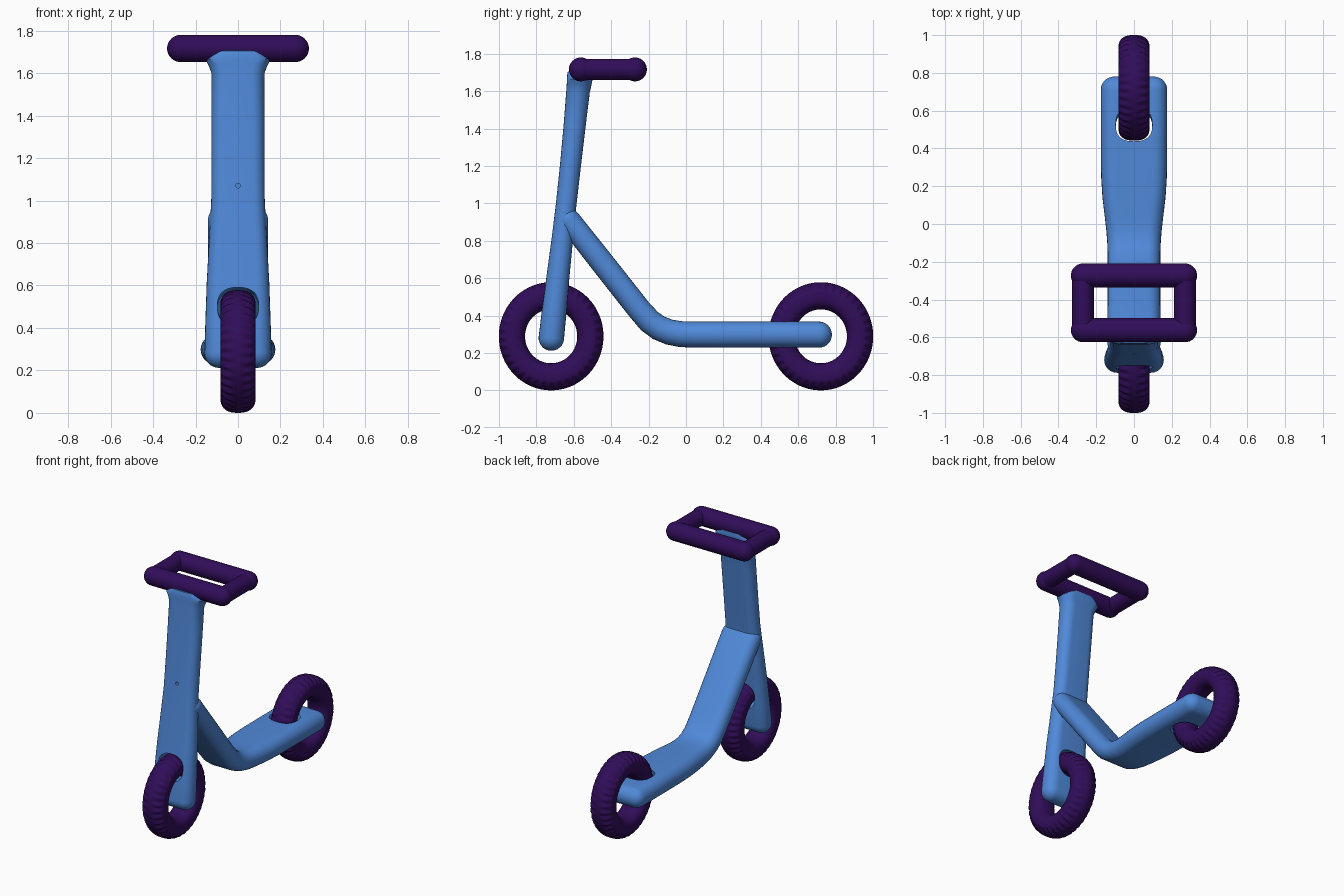
import bpy, bmesh, math
from mathutils import Vector

if "Cube" in bpy.data.objects:
    bpy.data.objects.remove(bpy.data.objects["Cube"])


def material(name, rgb):
    m = bpy.data.materials.new(name)
    m.diffuse_color = (*rgb, 1)
    m.use_nodes = True
    m.node_tree.nodes["Principled BSDF"].inputs["Base Color"].default_value = m.diffuse_color
    return m


BLUE = material("frame blue", (0.08, 0.25, 0.69))
PURPLE = material("dark purple", (0.03, 0.004, 0.1))


def make(name, bm, mat=None):
    bmesh.ops.recalc_face_normals(bm, faces=bm.faces)
    me = bpy.data.meshes.new(name)
    bm.to_mesh(me)
    bm.free()
    ob = bpy.data.objects.new(name, me)
    bpy.context.collection.objects.link(ob)
    if mat:
        me.materials.append(mat)
    return ob


def activate(ob):
    bpy.ops.object.select_all(action='DESELECT')
    ob.select_set(True)
    bpy.context.view_layer.objects.active = ob


def smooth(ob, deg=40):
    activate(ob)
    bpy.ops.object.shade_smooth_by_angle(angle=math.radians(deg))


def bridge(bm, a, b):
    n = len(a)
    for i in range(n):
        bm.faces.new((a[i], a[(i + 1) % n], b[(i + 1) % n], b[i]))


def flat_bar(name, stations):
    """Sweep a stadium section along (y, z, half width, half thickness), with rounded ends."""
    pts = [Vector((0, s[0], s[1])) for s in stations]
    last = len(pts) - 1
    secs = []
    for i, s in enumerate(stations):
        t = (pts[min(i + 1, last)] - pts[max(i - 1, 0)]).normalized()
        secs.append((pts[i], t, s[2], s[3]))

    def cap(sec, sign):
        c, t, w, h = sec
        out = []
        for k in range(1, 7):
            a = math.radians(14 * k)
            out.append((c + t * sign * h * math.sin(a), t,
                        w - h * (1 - math.cos(a)), h * math.cos(a)))
        return out

    secs = cap(secs[0], -1)[::-1] + secs + cap(secs[-1], 1)
    bm = bmesh.new()
    rings = []
    for c, t, w, h in secs:
        nrm = Vector((0, -t.z, t.y))
        ring = []
        for side in (1, -1):
            for k in range(13):
                a = math.radians(-90 + 15 * k)
                x = side * (w - h + h * math.cos(a))
                ring.append(bm.verts.new(c + Vector((x, 0, 0)) + nrm * side * h * math.sin(a)))
        rings.append(ring)
    for a, b in zip(rings, rings[1:]):
        bridge(bm, a, b)
    bm.faces.new(rings[0])
    bm.faces.new(rings[-1])
    return make(name, bm, BLUE)


def tyre(name, y, grow=0.0, tread=True, mat=PURPLE):
    """Ring with a rounded-box section and notched shoulders."""
    bm = bmesh.new()
    n, m = 152, 36
    rings = []
    for i in range(n):
        a = 2 * math.pi * i / n
        ring = []
        for j in range(m):
            b = 2 * math.pi * j / m
            cb, sb = math.cos(b), math.sin(b)
            r = 0.2165 + (0.0725 + grow) * math.copysign(abs(cb) ** 0.8, cb)
            x = (0.083 + grow) * math.copysign(abs(sb) ** 0.8, sb)
            phase = (i + (2 if sb > 0 else 0)) % 4
            if tread and phase < 2 and cb > 0.4 and abs(x) > 0.03:
                r -= 0.009
                x *= 0.96
            ring.append(bm.verts.new((x, y + 0.968 * r * math.cos(a), 0.289 + r * math.sin(a))))
        rings.append(ring)
    for i in range(n):
        bridge(bm, rings[i], rings[(i + 1) % n])
    return make(name, bm, mat)


def cut(ob, cutter):
    cutter.hide_render = True
    mod = ob.modifiers.new("cut", 'BOOLEAN')
    mod.operation = 'DIFFERENCE'
    mod.solver = 'EXACT'
    mod.object = cutter
    activate(ob)
    bpy.ops.object.modifier_apply(modifier=mod.name)
    bpy.data.objects.remove(cutter)


# Steering stem with forked foot and flared top
stem = flat_bar("steering_stem", [
    (-0.72, 0.28, 0.158, 0.068), (-0.705, 0.42, 0.154, 0.066), (-0.683, 0.62, 0.147, 0.061),
    (-0.66, 0.82, 0.136, 0.057), (-0.64, 1.0, 0.126, 0.055), (-0.618, 1.2, 0.125, 0.056),
    (-0.595, 1.42, 0.125, 0.059), (-0.577, 1.6, 0.125, 0.063), (-0.572, 1.635, 0.138, 0.066),
    (-0.569, 1.66, 0.152, 0.068), (-0.567, 1.685, 0.135, 0.068), (-0.566, 1.70, 0.115, 0.066),
    (-0.565, 1.712, 0.085, 0.02)])

# Foot deck curving up into the strut
deck = flat_bar("deck_and_strut", [
    (0.71, 0.298, 0.176, 0.07), (0.45, 0.298, 0.176, 0.07), (0.25, 0.298, 0.174, 0.07),
    (0.14, 0.298, 0.167, 0.07), (0.04, 0.298, 0.155, 0.07), (-0.03, 0.301, 0.147, 0.069),
    (-0.09, 0.312, 0.142, 0.068), (-0.145, 0.334, 0.14, 0.067), (-0.195, 0.37, 0.139, 0.066),
    (-0.25, 0.432, 0.139, 0.064), (-0.42, 0.648, 0.14, 0.064), (-0.625, 0.908, 0.142, 0.062)])

# Wheel slots and the small pin hole in the stem front
cut(stem, tyre("front_slot", -0.721, 0.014, False, None))
cut(deck, tyre("rear_slot", 0.721, 0.014, False, None))
bpy.ops.mesh.primitive_cylinder_add(vertices=16, radius=0.011, depth=0.1,
                                    location=(0, -0.69, 1.07), rotation=(math.pi / 2, 0, 0))
cut(stem, bpy.context.object)
smooth(stem)
smooth(deck)

# Wheels
smooth(tyre("front_tyre", -0.721), 50)
smooth(tyre("rear_tyre", 0.721), 50)

# Handle: rectangular loop of round bars with ball corners
R, HX, Y0, Y1, HZ = 0.064, 0.27, -0.562, -0.273, 1.716
corners = [Vector(p) for p in ((-HX, Y0, HZ), (HX, Y0, HZ), (HX, Y1, HZ), (-HX, Y1, HZ))]
bm = bmesh.new()
for i, p in enumerate(corners):
    q = corners[(i + 1) % 4]
    mat4 = (q - p).to_track_quat('Z', 'Y').to_matrix().to_4x4()
    mat4.translation = (p + q) / 2
    r = R if i % 2 == 0 else R - 0.007
    bmesh.ops.create_cone(bm, cap_ends=True, segments=32, radius1=r, radius2=r,
                          depth=(q - p).length, matrix=mat4)
    ball = bmesh.ops.create_uvsphere(bm, u_segments=32, v_segments=16, radius=R)
    bmesh.ops.translate(bm, verts=ball['verts'], vec=p)
smooth(make("handle_loop", bm, PURPLE))
